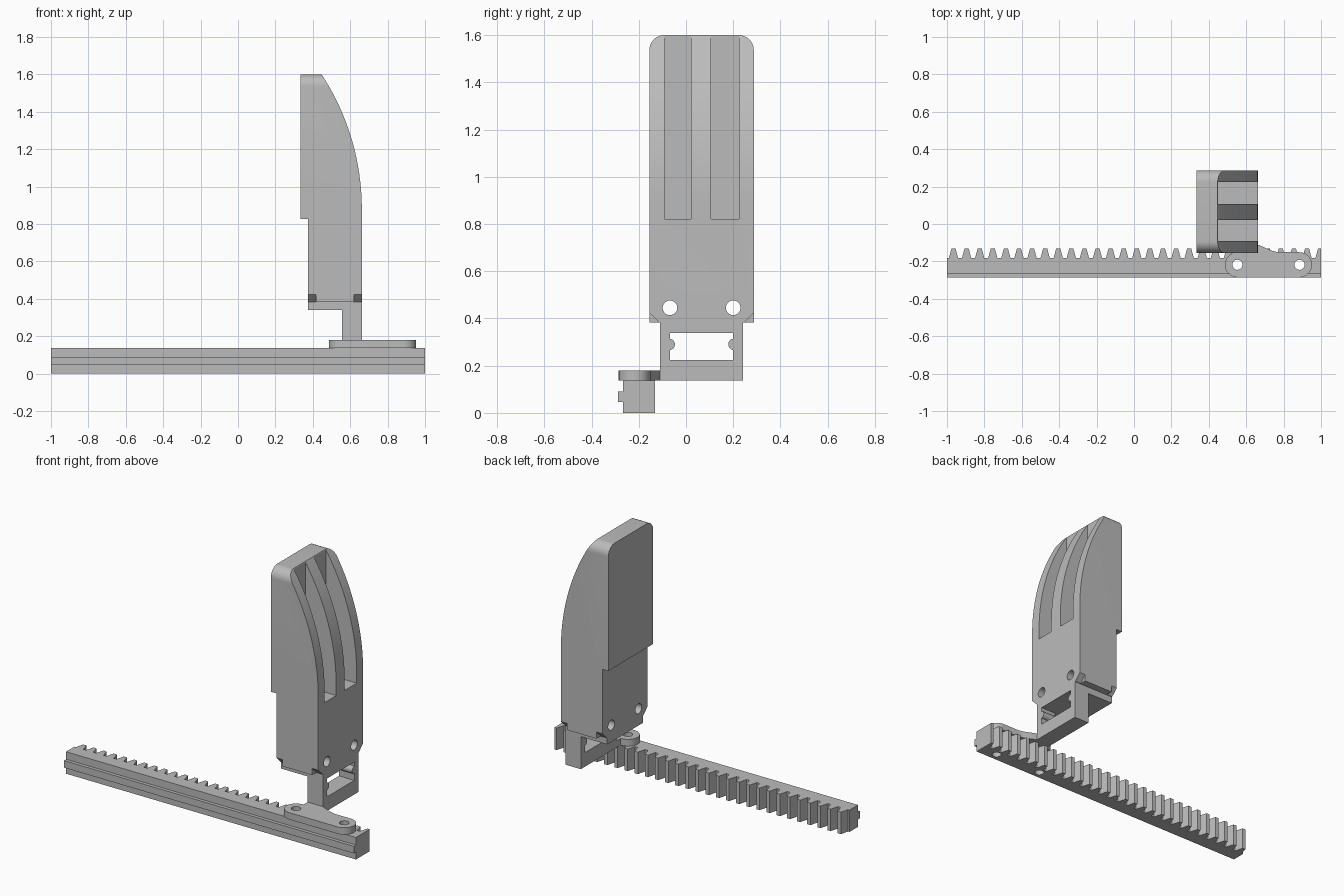
import bpy, bmesh, math
from mathutils import Vector

if "Cube" in bpy.data.objects:
    bpy.data.objects.remove(bpy.data.objects["Cube"], do_unlink=True)

grey = bpy.data.materials.new("plain grey")
grey.use_nodes = True
grey.diffuse_color = (0.5, 0.5, 0.5, 1)
grey.node_tree.nodes["Principled BSDF"].inputs["Base Color"].default_value = (0.5, 0.5, 0.5, 1)


def prism(name, pts, axis, lo, hi):
    """Extrude a 2D outline along an axis; the outline uses the other two axes in order."""
    def place(p, d):
        c = list(p)
        c.insert("xyz".index(axis), d)
        return Vector(c)
    bm = bmesh.new()
    a = [bm.verts.new(place(p, lo)) for p in pts]
    b = [bm.verts.new(place(p, hi)) for p in pts]
    bm.faces.new(a)
    bm.faces.new(b)
    for i in range(len(pts)):
        j = (i + 1) % len(pts)
        bm.faces.new((a[i], a[j], b[j], b[i]))
    bmesh.ops.recalc_face_normals(bm, faces=bm.faces)
    mesh = bpy.data.meshes.new(name)
    bm.to_mesh(mesh)
    bm.free()
    mesh.materials.append(grey)
    ob = bpy.data.objects.new(name, mesh)
    bpy.context.collection.objects.link(ob)
    return ob


def arc(cx, cy, r, start, end, n=12):
    angles = [math.radians(start + (end - start) * i / n) for i in range(n + 1)]
    return [(cx + r * math.cos(t), cy + r * math.sin(t)) for t in angles]


def circle(cx, cy, r, n=32):
    return arc(cx, cy, r, 0, 360, n)[:-1]


def rect(x0, y0, x1, y1):
    return [(x0, y0), (x1, y0), (x1, y1), (x0, y1)]


def select(ob):
    bpy.ops.object.select_all(action='DESELECT')
    ob.select_set(True)
    bpy.context.view_layer.objects.active = ob


def combine(ob, tool, operation='DIFFERENCE'):
    """Apply a boolean and discard the tool."""
    tool.hide_render = True
    mod = ob.modifiers.new("cut", 'BOOLEAN')
    mod.operation = operation
    mod.solver = 'EXACT'
    mod.object = tool
    select(ob)
    bpy.ops.object.modifier_apply(modifier=mod.name)
    bpy.data.objects.remove(tool, do_unlink=True)


def smooth(ob):
    select(ob)
    bpy.ops.object.shade_smooth_by_angle(angle=math.radians(25))


Y0, Y1 = -0.155, 0.287        # finger width
BASE, RAIL_TOP = 0.382, 0.137

# Finger body with a curved back
R = 1.313
sweep = math.degrees(math.asin(0.72 / R))
outline = [(0.375, BASE), (0.662, BASE)] + arc(0.662 - R, 0.88, R, 0, sweep, 24)
outline += [(0.335, 1.6), (0.335, 0.826), (0.375, 0.826)]
finger = prism("finger_body", outline, 'y', Y0, Y1)

# Rounded finger tip
r = 0.063
tip = [(Y0, 0.2), (Y1, 0.2)] + arc(Y1 - r, 1.6 - r, r, 0, 90) + arc(Y0 + r, 1.6 - r, r, 90, 180)
combine(finger, prism("tip_shape", tip, 'x', 0, 1), 'INTERSECT')

# Two deep grooves in the curved back
for lo, hi in ((-0.091, 0.022), (0.106, 0.224)):
    combine(finger, prism("groove_cutter", rect(0.449, lo, 0.9, hi), 'z', 0.822, 1.7))

# Screw holes through the finger
for y in (-0.068, 0.2):
    combine(finger, prism("screw_cutter", circle(y, 0.445, 0.031), 'x', 0.2, 0.9))

# Chamfered notches at the four lower corners
n = 0.042
for side, inward in ((Y0, 1), (Y1, -1)):
    for x0, x1 in ((0.3, 0.375 + n), (0.662 - n, 0.8)):
        out = side - 0.02 * inward
        inner = side + (n + 0.02) * inward
        tri = [(out, BASE - 0.02), (inner, BASE - 0.02), (out, BASE + n + 0.02)]
        combine(finger, prism("notch_cutter", tri, 'x', x0, x1))
smooth(finger)

# Mounting tang with a window
tang_outline = [(0.375, BASE), (0.375, 0.34), (0.557, 0.34), (0.557, RAIL_TOP),
                (0.662, RAIL_TOP), (0.662, BASE)]
tang = prism("mounting_tang", tang_outline, 'y', -0.11, 0.241)
combine(tang, prism("window_cutter", rect(-0.068, 0.225, 0.2, 0.339), 'x', 0.5, 0.8))

# Rounded bumps on the sides of the window
for name, y in (("window_bump_front", -0.071), ("window_bump_back", 0.203)):
    smooth(prism(name, circle(y, 0.29, 0.024), 'x', 0.557, 0.662))

# Arm plate joining the tang to the rack
ax, bx, ay, ar = 0.553, 0.885, -0.218, 0.067
plate_outline = arc(ax, ay, ar, 180, 270) + arc(bx, ay, ar, 270, 450, 24)
plate_outline += [(0.77, -0.151), (0.735, -0.142), (0.662, -0.11), (0.557, -0.11), (0.557, -0.151)]
plate_outline += arc(ax, ay, ar, 95, 175)
plate = prism("arm_plate", plate_outline, 'z', RAIL_TOP, 0.18)

# Toothed rack
root, crest = -0.183, -0.131
top_edge = []
for i in range(28):
    c = -0.965 + 0.07 * i
    top_edge += [(c - 0.025, root), (c - 0.011, crest), (c + 0.011, crest), (c + 0.025, root)]
top_edge = [(-1, root)] + top_edge + [(0.97, root), (0.984, crest), (1, crest)]
rack = prism("toothed_rack", top_edge + [(1, -0.266), (-1, -0.266)], 'z', 0, RAIL_TOP)
prism("guide_ridge", rect(-0.287, 0.046, -0.266, 0.09), 'x', -1, 1)

# Bolt holes through plate and rack
for x in (ax, bx):
    for part in (plate, rack):
        combine(part, prism("bolt_cutter", circle(x, ay, 0.027), 'z', -0.1, 0.3))
smooth(plate)
smooth(rack)
